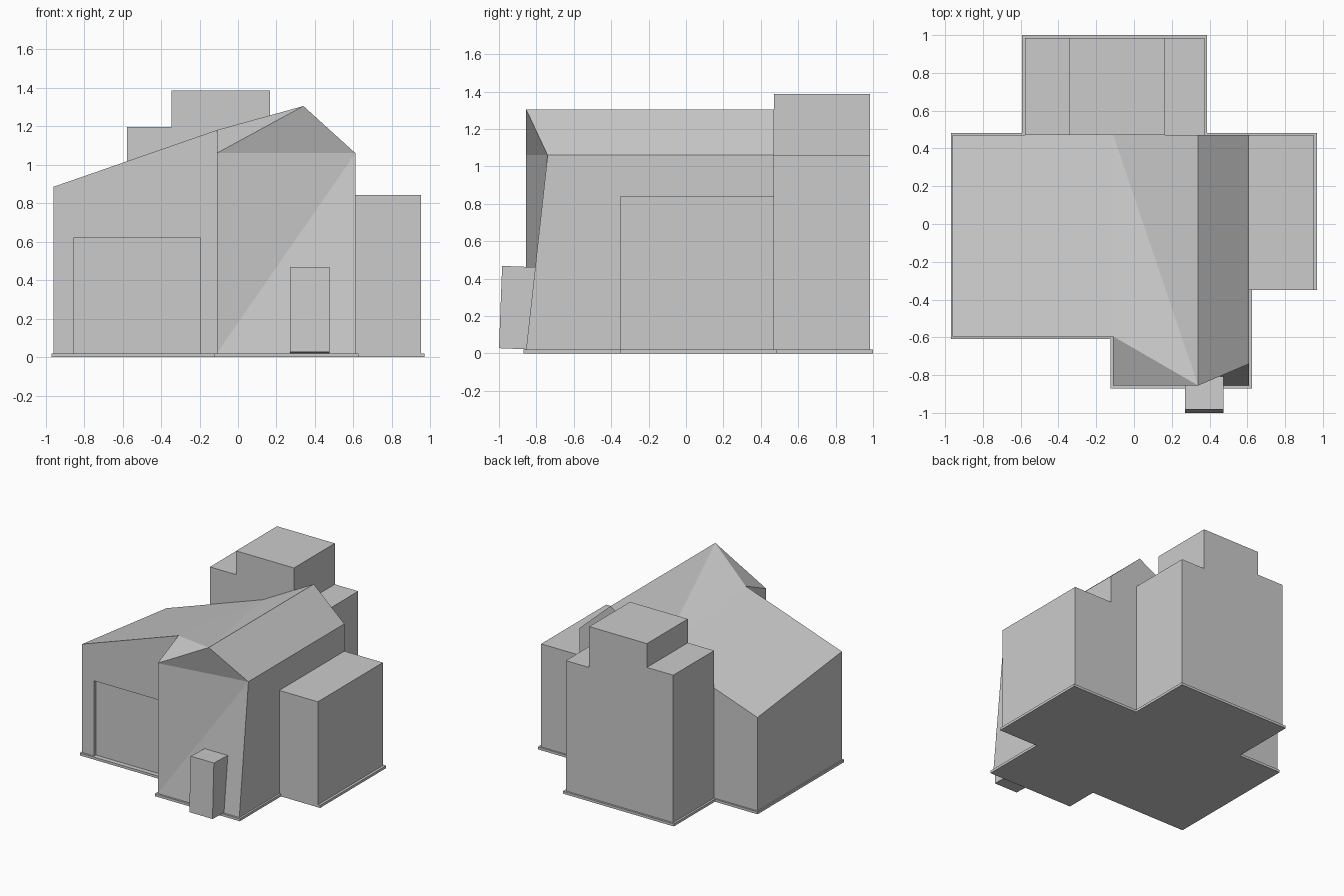
import bpy, bmesh

if "Cube" in bpy.data.objects:
    bpy.data.objects.remove(bpy.data.objects["Cube"])


def finish(name, bm):
    bmesh.ops.recalc_face_normals(bm, faces=bm.faces)
    mesh = bpy.data.meshes.new(name)
    bm.to_mesh(mesh)
    bm.free()
    ob = bpy.data.objects.new(name, mesh)
    bpy.context.collection.objects.link(ob)
    return ob


def prism(name, profile, start, end, axis):
    """Extrude a closed 2D profile along the given axis."""
    def place(p, t):
        co = list(p)
        co.insert(axis, t)
        return co
    bm = bmesh.new()
    lo = [bm.verts.new(place(p, start)) for p in profile]
    hi = [bm.verts.new(place(p, end)) for p in profile]
    bm.faces.new(lo)
    bm.faces.new(hi[::-1])
    for i in range(len(lo)):
        j = (i + 1) % len(lo)
        bm.faces.new((lo[i], lo[j], hi[j], hi[i]))
    return finish(name, bm)


def rect(u0, u1, v0, v1):
    return [(u0, v0), (u1, v0), (u1, v1), (u0, v1)]


G = 0.02  # top of the foundation

# Foundation slab
prism("foundation", [
    (-0.97, -0.61), (-0.125, -0.61), (-0.125, -0.87), (0.625, -0.87),
    (0.625, -0.35), (0.97, -0.35), (0.97, 0.483), (0.387, 0.483),
    (0.387, 1.0), (-0.593, 1.0), (-0.593, 0.483), (-0.97, 0.483)], 0, G, 2)

# Main house: lower-case points on the foundation, upper-case on the roof
points = {
    "a": (-0.96, -0.595, G), "A": (-0.96, -0.595, 0.885),
    "b": (-0.11, -0.595, G), "B": (-0.11, -0.595, 1.18),
    "c": (-0.11, -0.855, G), "C": (-0.11, -0.855, 1.06),
    "d": (0.61, -0.855, G), "D": (0.61, -0.74, 1.06),
    "e": (0.61, 0.47, G), "E": (0.61, 0.47, 1.06),
    "f": (-0.96, 0.47, G), "F": (-0.96, 0.47, 0.765),
    "P": (0.34, -0.855, 1.305), "Q": (0.34, 0.47, 1.305),
    "M": (-0.11, 0.47, 1.06),
}
bm = bmesh.new()
v = {k: bm.verts.new(co) for k, co in points.items()}
walls = ["abBA", "bcCB", "cDC", "cdD", "deED", "efFMQE", "aAFf", "fedcba"]
roof = ["CDP", "CPB", "DEQP", "PQM", "PMB", "ABMF"]
for face in walls + roof:
    bm.faces.new([v[k] for k in face])
house = finish("house", bm)

# Shallow garage door recess
cutter = prism("garage_cutter", rect(-0.855, -0.195, -0.05, 0.62), -0.7, -0.572, 1)
cutter.hide_render = True
cutter.hide_viewport = True
cut = house.modifiers.new("garage_recess", "BOOLEAN")
cut.operation = "DIFFERENCE"
cut.solver = "EXACT"
cut.object = cutter

# Flat-roofed side wing
prism("side_wing", rect(0.61, 0.95, G, 0.842), -0.35, 0.47, 1)

# Stepped rear block
prism("rear_block", [
    (-0.577, G), (0.372, G), (0.372, 1.06), (0.165, 1.06), (0.165, 1.387),
    (-0.345, 1.387), (-0.345, 1.197), (-0.577, 1.197)], 0.47, 0.985, 1)

# Leaning entrance box against the front wall
prism("entrance", [
    (-1.0, 0.028), (-0.853, 0.022), (-0.805, 0.461), (-0.983, 0.468)],
    0.27, 0.475, 0)
